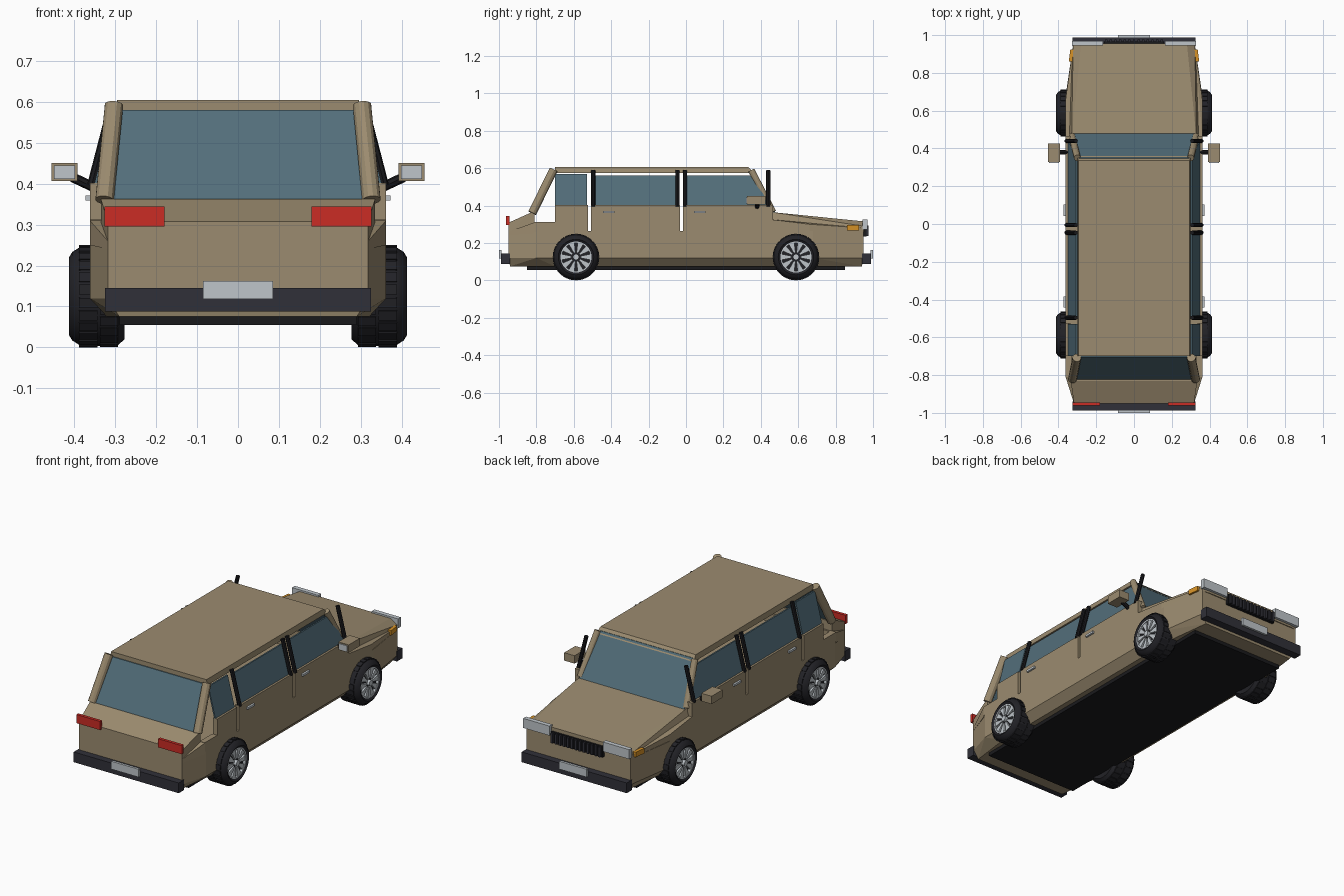
import bpy, bmesh, math
from mathutils import Matrix, Vector

if "Cube" in bpy.data.objects:
    bpy.data.objects.remove(bpy.data.objects["Cube"])


def material(name, *rgb):
    m = bpy.data.materials.new(name)
    m.use_nodes = True
    m.diffuse_color = (*rgb, 1)
    m.node_tree.nodes["Principled BSDF"].inputs["Base Color"].default_value = (*rgb, 1)
    return m


TAN = material("tan paint", 0.33, 0.26, 0.16)
GLASS = material("blue glass", 0.085, 0.155, 0.195)
TRIM = material("charcoal bumper", 0.03, 0.03, 0.04)
BLACK = material("black trim", 0.01, 0.01, 0.012)
RUBBER = material("tyre rubber", 0.016, 0.016, 0.02)
SILVER = material("light silver", 0.52, 0.56, 0.59)
RED = material("red lamp", 0.6, 0.025, 0.018)
AMBER = material("amber lamp", 0.68, 0.29, 0.02)


def finish(bm, name, mat):
    bmesh.ops.recalc_face_normals(bm, faces=bm.faces)
    me = bpy.data.meshes.new(name)
    bm.to_mesh(me)
    bm.free()
    ob = bpy.data.objects.new(name, me)
    me.materials.append(mat)
    bpy.context.collection.objects.link(ob)
    return ob


def hull(name, mat, pts, mirror=False):
    """Convex solid through the points; mirror adds the -x copies."""
    bm = bmesh.new()
    pts = list(pts) + ([(-x, y, z) for x, y, z in pts] if mirror else [])
    for p in pts:
        bm.verts.new(p)
    bmesh.ops.convex_hull(bm, input=bm.verts)
    bmesh.ops.dissolve_limit(bm, angle_limit=0.01, verts=bm.verts, edges=bm.edges)
    return finish(bm, name, mat)


def box(name, mat, xs, ys, zs):
    return hull(name, mat, [(x, y, z) for x in xs for y in ys for z in zs])


def rod(name, mat, a, b, r, sides=10):
    a, b = Vector(a), Vector(b)
    bm = bmesh.new()
    turn = (b - a).to_track_quat('Z', 'Y').to_matrix().to_4x4()
    bmesh.ops.create_cone(bm, cap_ends=True, segments=sides, radius1=r, radius2=r,
                          depth=(b - a).length,
                          matrix=Matrix.Translation((a + b) / 2) @ turn)
    return finish(bm, name, mat)


def lathe_x(name, mat, profile, centre, sides=32):
    """Spin an (x, radius) profile about the wheel axle."""
    bm = bmesh.new()
    verts = [bm.verts.new((x, 0, r)) for x, r in profile]
    edges = [bm.edges.new(p) for p in zip(verts, verts[1:])]
    bmesh.ops.spin(bm, geom=verts + edges, axis=(1, 0, 0), cent=(0, 0, 0),
                   angle=math.tau, steps=sides, use_duplicate=False)
    bmesh.ops.remove_doubles(bm, verts=bm.verts, dist=0.0005)
    bmesh.ops.translate(bm, verts=bm.verts, vec=centre)
    return finish(bm, name, mat)


# Lower body with a chamfered sill, tapered to both ends
hull("lower_body", TAN, [
    (0.29, -0.94, 0.075), (0.32, -0.7, 0.075), (0.32, 0.7, 0.075), (0.29, 0.94, 0.075),
    (0.318, -0.95, 0.12), (0.362, -0.8, 0.12), (0.362, 0.68, 0.12), (0.322, 0.95, 0.12),
    (0.318, -0.95, 0.25), (0.362, -0.8, 0.265), (0.362, 0.68, 0.265), (0.322, 0.95, 0.265)],
    mirror=True)
box("underbody", BLACK, (-0.29, 0.29), (-0.85, 0.85), (0.055, 0.09))

# Rear deck and front hood over their sloping shoulders
hull("rear_shoulders", TAN, [
    (0.318, -0.95, 0.24), (0.318, -0.95, 0.26), (0.362, -0.81, 0.25),
    (0.362, -0.81, 0.31), (0.33, -0.8, 0.25), (0.33, -0.8, 0.31)], mirror=True)
hull("rear_deck", TAN, [
    (0.318, -0.95, 0.25), (0.318, -0.95, 0.308), (0.335, -0.83, 0.362),
    (0.335, -0.81, 0.362), (0.335, -0.81, 0.25)], mirror=True)
hull("front_shoulders", TAN, [
    (0.362, 0.46, 0.25), (0.362, 0.46, 0.325), (0.362, 0.66, 0.25),
    (0.362, 0.66, 0.3), (0.322, 0.95, 0.25), (0.322, 0.95, 0.28)], mirror=True)
hull("hood", TAN, [
    (0.35, 0.46, 0.3), (0.33, 0.46, 0.365), (0.322, 0.95, 0.26),
    (0.322, 0.95, 0.29), (0.28, 0.955, 0.315), (0.28, 0.955, 0.26)], mirror=True)

# Roof and the front and rear glass
hull("roof", TAN, [
    (0.3, -0.7, 0.575), (0.295, -0.7, 0.605), (0.3, 0.36, 0.575), (0.295, 0.335, 0.605)],
    mirror=True)
hull("windshield", GLASS, [
    (0.325, 0.48, 0.362), (0.325, 0.472, 0.362), (0.29, 0.35, 0.59), (0.29, 0.342, 0.59)],
    mirror=True)
hull("rear_window", GLASS, [
    (0.315, -0.825, 0.36), (0.315, -0.817, 0.36), (0.285, -0.705, 0.58),
    (0.285, -0.697, 0.58)], mirror=True)

# Bumpers and plates at both ends
for end, s in (("rear", -1), ("front", 1)):
    box(end + "_bumper", TRIM, (-0.325, 0.325), (0.94 * s, 0.988 * s), (0.088, 0.145))
    box(end + "_plate", SILVER, (-0.085, 0.085), (0.986 * s, s), (0.118, 0.162))

# Grille with upright bars
box("grille", BLACK, (-0.16, 0.16), (0.945, 0.966), (0.235, 0.295))
for i in range(13):
    x = (i - 6) * 0.0245
    box("grille_bar", TRIM, (x - 0.006, x + 0.006), (0.96, 0.977), (0.237, 0.293))


def wheel(name, s, y):
    c = (0, y, 0.125)

    def pt(x, r, a):
        return (s * x, y + r * math.sin(a), 0.125 + r * math.cos(a))

    tyre = lathe_x(name + "_tyre", RUBBER, [(s * x, r) for x, r in (
        (0.29, 0), (0.285, 0.08), (0.277, 0.105), (0.295, 0.121), (0.385, 0.121),
        (0.405, 0.108), (0.413, 0.095), (0.405, 0.083), (0.392, 0.08), (0.392, 0))], c)
    for p in tyre.data.polygons:
        p.use_smooth = True
    tyre.data.set_sharp_from_angle(angle=math.radians(35))
    # Staggered tread lugs
    for i in range(48):
        a = math.tau * i / 48
        x0, x1 = ((0.293, 0.337), (0.343, 0.388))[i % 2]
        hull(name + "_tread", RUBBER, [pt(x, r, a + d) for x in (x0, x1)
                                       for r in (0.115, 0.1248) for d in (-0.1, 0.1)])
    # Rim ring, wedge spokes and cap
    lathe_x(name + "_rim", SILVER, [(s * x, r) for x, r in (
        (0.39, 0.083), (0.406, 0.083), (0.406, 0.076), (0.39, 0.076), (0.39, 0.083))], c)
    for i in range(10):
        a = math.tau * (i + 0.5) / 10
        hull(name + "_spoke", SILVER, [pt(x, r, a + d * k) for x in (0.39, 0.403)
                                       for r, d in ((0.024, 0.2), (0.079, 0.2)) for k in (-1, 1)])
    rod(name + "_cap", SILVER, pt(0.39, 0, 0), pt(0.412, 0, 0), 0.016, 12)


for side, s in (("left", 1), ("right", -1)):
    def sx(*xs):
        return [s * x for x in xs]

    # Door panels with open seams, each under a leaning pane
    for part, y0, y1 in (("quarter", -0.7, -0.525), ("rear_door", -0.507, -0.033),
                         ("front_door", -0.015, 0.465)):
        box(f"{side}_{part}", TAN, sx(0.335, 0.362), (y0, y1), (0.26, 0.402))
    box(side + "_rear_corner", TAN, sx(0.33, 0.362), (-0.81, -0.7), (0.26, 0.312))
    for part, y0, y1, y2, top in (("quarter", -0.7, -0.53, -0.53, 0.57),
                                  ("rear", -0.49, -0.05, -0.05, 0.56),
                                  ("front", 0, 0.44, 0.37, 0.56)):
        hull(f"{side}_{part}_window", GLASS, [
            (s * (x + d), y, z) for d in (0, 0.008)
            for x, y, z in ((0.343, y0, 0.4), (0.343, y1, 0.4), (0.3, y0, top), (0.3, y2, top))])

    # Black window posts and painted corner posts
    for y in (-0.496, -0.046, -0.006, 0.44):
        rod(side + "_window_post", BLACK, (s * 0.358, y, 0.395), (s * 0.308, y, 0.588), 0.011, 8)
    rod(side + "_rear_post", TAN, (s * 0.326, -0.822, 0.36), (s * 0.303, -0.708, 0.592), 0.023, 12)
    rod(side + "_front_post", TAN, (s * 0.328, 0.465, 0.365), (s * 0.3, 0.35, 0.588), 0.018, 12)

    # Door handles
    for y in (-0.413, 0.073):
        box(side + "_handle", SILVER, sx(0.36, 0.373), (y - 0.03, y + 0.03), (0.359, 0.371))

    # Mirror on its stalk
    rod(side + "_mirror_stalk", BLACK, (s * 0.35, 0.38, 0.39), (s * 0.405, 0.38, 0.416), 0.012, 8)
    box(side + "_mirror", TAN, sx(0.392, 0.456), (0.327, 0.425), (0.406, 0.45))
    box(side + "_mirror_glass", SILVER, sx(0.398, 0.45), (0.322, 0.328), (0.412, 0.444))

    # Lamps
    box(side + "_tail_lamp", RED, sx(0.18, 0.326), (-0.962, -0.945), (0.296, 0.344))
    box(side + "_head_lamp", SILVER, sx(0.165, 0.328), (0.945, 0.97), (0.272, 0.325))
    hull(side + "_side_lamp", AMBER, [(s * x, y, z) for z in (0.268, 0.296) for x, y in (
        (0.31, 0.86), (0.345, 0.86), (0.31, 0.925), (0.337, 0.925))])

    wheel(side + "_rear_wheel", s, -0.588)
    wheel(side + "_front_wheel", s, 0.588)
